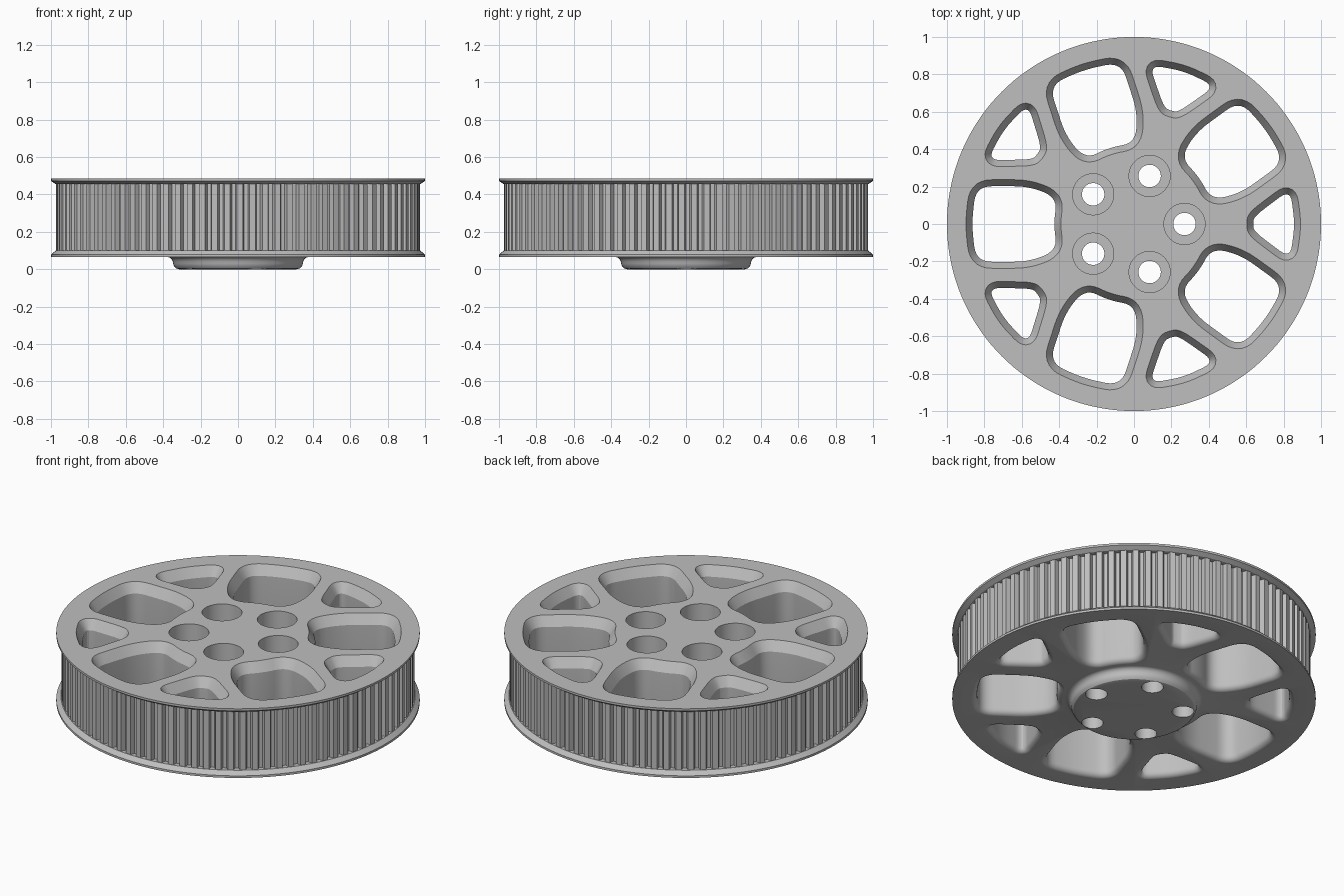
import bpy, bmesh
from math import sin, cos, pi, tau, radians
from mathutils import Vector

if "Cube" in bpy.data.objects:
    bpy.data.objects.remove(bpy.data.objects["Cube"])

grey = bpy.data.materials.new("machined grey")
grey.use_nodes = True
GREY = (0.52, 0.52, 0.52, 1)
grey.diffuse_color = GREY
grey.node_tree.nodes["Principled BSDF"].inputs["Base Color"].default_value = GREY

BOTTOM, TOP = 0.065, 0.485      # faces of the wheel plate


def loft(bm, rings):
    """Skin a stack of equal rings and cap both ends."""
    rows = [[bm.verts.new(p) for p in ring] for ring in rings]
    n = len(rows[0])
    for low, high in zip(rows, rows[1:]):
        for i in range(n):
            j = (i + 1) % n
            bm.faces.new((low[i], low[j], high[j], high[i]))
    bm.faces.new(rows[0][::-1])
    bm.faces.new(rows[-1])


def circle(r, z, n, centre=(0, 0)):
    return [(centre[0] + r * cos(tau * i / n), centre[1] + r * sin(tau * i / n), z)
            for i in range(n)]


def make_object(name, bm):
    mesh = bpy.data.meshes.new(name)
    bm.to_mesh(mesh)
    bm.free()
    mesh.materials.append(grey)
    obj = bpy.data.objects.new(name, mesh)
    bpy.context.collection.objects.link(obj)
    return obj


def activate(obj):
    bpy.ops.object.select_all(action='DESELECT')
    obj.select_set(True)
    bpy.context.view_layer.objects.active = obj


def rounded_outline(inner, side, outer, trim, steps=7):
    """Mirror a half outline and round each corner; returns points and normals."""
    corners = [(inner, 0)] + [(u, -v) for u, v in side] + [(outer, 0)] + side[::-1]
    corners = [Vector(c) for c in corners]
    points = []
    for i, c in enumerate(corners):
        a, b = corners[i - 1] - c, corners[(i + 1) % len(corners)] - c
        p = c + a.normalized() * min(trim, a.length * 0.48)
        q = c + b.normalized() * min(trim, b.length * 0.48)
        for k in range(steps + 1):
            t = k / steps
            points.append(p * (1 - t) ** 2 + c * 2 * t * (1 - t) + q * t * t)
    normals = []
    for i in range(len(points)):
        d = (points[(i + 1) % len(points)] - points[i - 1]).normalized()
        normals.append(Vector((d.y, -d.x)))
    return points, normals


def window_cutter(bm, outline, angle):
    """Opening with a rounded lower rim and a chamfered upper rim."""
    r, z0 = 0.035, BOTTOM - 0.001
    levels = [(r, 0.01)]
    for k in range(6):
        a = pi / 2 * (1 - k / 5)
        levels.append((r - r * cos(a), z0 + r - r * sin(a)))
    levels += [(0, 0.428), (0.047, 0.505)]
    ca, sa = cos(angle), sin(angle)
    rings = []
    for off, z in levels:
        flat = [p + n * off for p, n in zip(*outline)]
        rings.append([(p.x * ca - p.y * sa, p.x * sa + p.y * ca, z) for p in flat])
    loft(bm, rings)


# Wheel body: hub boss, plate and two bevelled flanges
profile = [(0.315, 0), (0.332, 0.005), (0.342, 0.016), (0.347, 0.03), (0.349, 0.042),
           (0.355, 0.054), (0.364, 0.062), (0.374, BOTTOM), (1, BOTTOM), (1, 0.078),
           (0.975, 0.1), (0.93, 0.1), (0.93, 0.455), (0.975, 0.455), (1, 0.472), (1, TOP)]
bm = bmesh.new()
loft(bm, [circle(r, z, 144) for r, z in profile])
body = make_object("wheel_body", bm)

# Cutters: five large windows, five small windows, five counterbored bolt holes
large = rounded_outline(0.43, [(0.41, 0.14), (0.56, 0.202), (0.845, 0.202)], 0.868, 0.085)
small = rounded_outline(0.637, [(0.642, 0.04), (0.835, 0.185)], 0.86, 0.07)
bm = bmesh.new()
for i in range(5):
    angle = tau * i / 5
    window_cutter(bm, small, angle)
    window_cutter(bm, large, angle + pi / 5)
    spot = (0.27 * cos(angle), 0.27 * sin(angle))
    loft(bm, [circle(r, z, 40, spot)
              for r, z in [(0.06, -0.1), (0.06, 0.2), (0.11, 0.2), (0.11, 0.6)]])
cutter = make_object("opening_cutter", bm)
cutter.hide_render = True

cut = body.modifiers.new("openings", 'BOOLEAN')
cut.operation = 'DIFFERENCE'
cut.solver = 'EXACT'
cut.object = cutter
activate(body)
bpy.ops.object.modifier_apply(modifier=cut.name)
bpy.data.objects.remove(cutter)

# Toothed belt ring: outline shell around the rim, seated in the flanges
TEETH = 90
tooth = [(0, 0.945), (0.3, 0.945), (0.42, 0.972), (0.88, 0.972)]
ring = [(r * cos(tau * (i + f) / TEETH), r * sin(tau * (i + f) / TEETH))
        for i in range(TEETH) for f, r in tooth]
bm = bmesh.new()
loft(bm, [[(x, y, z) for x, y in ring] for z in (0.095, 0.46)])
bmesh.ops.delete(bm, geom=[f for f in bm.faces if len(f.verts) > 4], context='FACES_ONLY')
teeth = make_object("belt_teeth", bm)

for obj in (body, teeth):
    activate(obj)
    bpy.ops.object.shade_smooth_by_angle(angle=radians(25))
